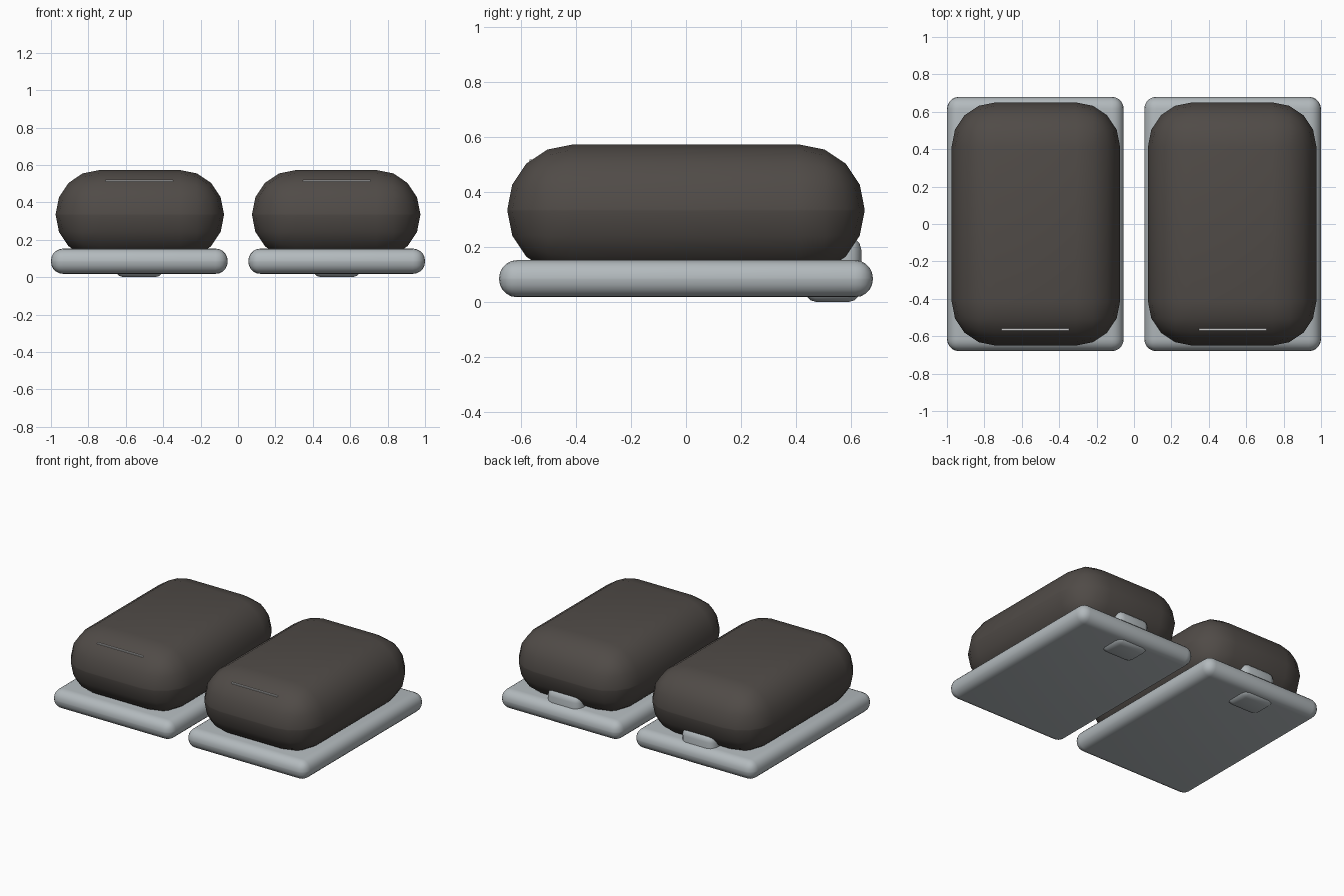
import bpy, bmesh, math

if "Cube" in bpy.data.objects:
    bpy.data.objects.remove(bpy.data.objects["Cube"])


def material(name, rgb):
    m = bpy.data.materials.new(name)
    m.diffuse_color = (*rgb, 1)
    m.use_nodes = True
    m.node_tree.nodes["Principled BSDF"].inputs["Base Color"].default_value = m.diffuse_color
    return m


DARK = material("dark_rubber", (0.08, 0.07, 0.063))
METAL = material("pale_metal", (0.45, 0.49, 0.51))
LIGHT = material("light_trim", (0.62, 0.62, 0.60))


def rounded_box(name, lo, hi, radius, segments, mat):
    """Box between two corners with all edges rounded."""
    mesh = bpy.data.meshes.new(name)
    bm = bmesh.new()
    bmesh.ops.create_cube(bm, size=1)
    for v in bm.verts:
        v.co = [(hi[i] + lo[i]) / 2 + v.co[i] * (hi[i] - lo[i]) for i in range(3)]
    if radius:
        bmesh.ops.bevel(bm, geom=bm.edges[:], offset=radius, segments=segments,
                        profile=0.5, affect='EDGES')
    bm.to_mesh(mesh)
    bm.free()
    mesh.materials.append(mat)
    obj = bpy.data.objects.new(name, mesh)
    bpy.context.collection.objects.link(obj)
    bpy.context.view_layer.objects.active = obj
    obj.select_set(True)
    bpy.ops.object.shade_smooth_by_angle(angle=math.radians(35))
    obj.select_set(False)
    return obj


for side, s in (("left", -1), ("right", 1)):
    def part(name, cx, wx, y, z, radius, segments, mat):
        rounded_box(f"{side}_{name}", (s * cx - wx / 2, y[0], z[0]),
                    (s * cx + wx / 2, y[1], z[1]), radius, segments, mat)

    # base plate
    part("plate", 0.5275, 0.945, (-0.68, 0.68), (0.018, 0.153), 0.065, 5, METAL)
    # thick faceted-outline pad
    part("pad", 0.525, 0.90, (-0.65, 0.65), (0.097, 0.573), 0.235, 4, DARK)
    # thin trim line on the front shoulder of the pad
    part("trim_line", 0.5275, 0.36, (-0.569, -0.558), (0.508, 0.519), 0, 1, LIGHT)
    # rear clip passing through the plate
    part("rear_clip", 0.5275, 0.265, (0.428, 0.638), (0.0, 0.24), 0.05, 3, METAL)
